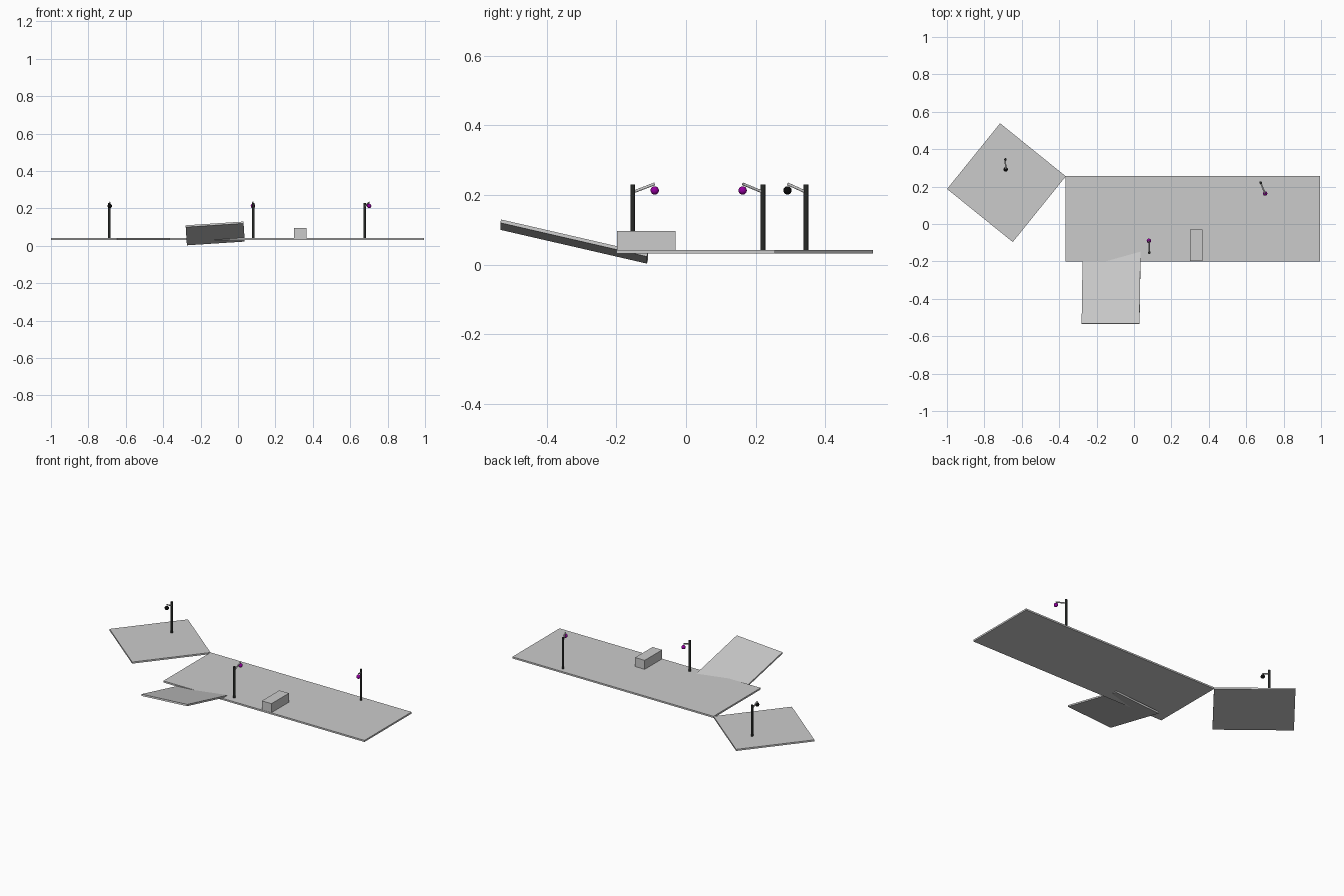
import bpy
from math import radians
from mathutils import Vector

if "Cube" in bpy.data.objects:
    bpy.data.objects.remove(bpy.data.objects["Cube"])


def material(name, rgb):
    m = bpy.data.materials.new(name)
    m.diffuse_color = (*rgb, 1)
    m.use_nodes = True
    m.node_tree.nodes["Principled BSDF"].inputs["Base Color"].default_value = m.diffuse_color
    return m


post_black = material("post_black", (0.02, 0.022, 0.02))
black = material("black", (0.003, 0.003, 0.003))
purple = material("purple", (0.3, 0.0, 0.35))


def box(name, centre, size, rot=(0, 0, 0)):
    bpy.ops.mesh.primitive_cube_add(size=1, location=centre,
                                    rotation=[radians(a) for a in rot])
    o = bpy.context.object
    o.name = name
    o.scale = size
    bpy.ops.object.transform_apply(location=False, rotation=False, scale=True)
    return o


def rod(name, a, b, radius, mat=None, sides=16):
    a, b = Vector(a), Vector(b)
    d = b - a
    bpy.ops.mesh.primitive_cylinder_add(vertices=sides, radius=radius, depth=d.length,
                                        location=(a + b) / 2,
                                        rotation=d.to_track_quat('Z', 'Y').to_euler())
    o = bpy.context.object
    o.name = name
    if mat:
        o.data.materials.append(mat)
    bpy.ops.object.shade_smooth_by_angle(angle=radians(40))


# Floor: three tiles in a row and one turned tile touching the corner
TOP, THICK, TILE = 0.041, 0.010, 0.4533
for i in range(3):
    box(f"floor_tile_{i + 1}", (-0.365 + TILE * (i + 0.5), 0.028, TOP - THICK / 2),
        (TILE, 0.455, THICK))
box("turned_floor_tile", (-0.682, 0.221, TOP - THICK / 2), (0.4515, 0.4515, THICK), (0, 0, -38.9))

# Tilted plate sinking into the floor edge
box("tilted_plate", (-0.122, -0.322, 0.066), (0.31, 0.433, THICK), (-13, -3.7, 0))

# Block on the floor
box("block", (0.3325, -0.114, 0.068), (0.065, 0.168, 0.056))

# Lamp posts: upright, rising arm, hanging ball
lamps = [((-0.688, 0.345), (-0.686, 0.292), black),
         ((0.082, -0.153), (0.080, -0.090), purple),
         ((0.677, 0.221), (0.701, 0.163), purple)]
for i, ((px, py), (bx, by), mat) in enumerate(lamps, 1):
    rod(f"lamp_post_{i}", (px, py, 0.036), (px, py, 0.230), 0.007, post_black)
    rod(f"lamp_arm_{i}", (px, py, 0.208), (bx, by, 0.232), 0.004)
    bpy.ops.mesh.primitive_uv_sphere_add(segments=24, ring_count=12, radius=0.012,
                                         location=(bx, by, 0.213))
    ball = bpy.context.object
    ball.name = f"lamp_ball_{i}"
    ball.data.materials.append(mat)
    bpy.ops.object.shade_smooth()
